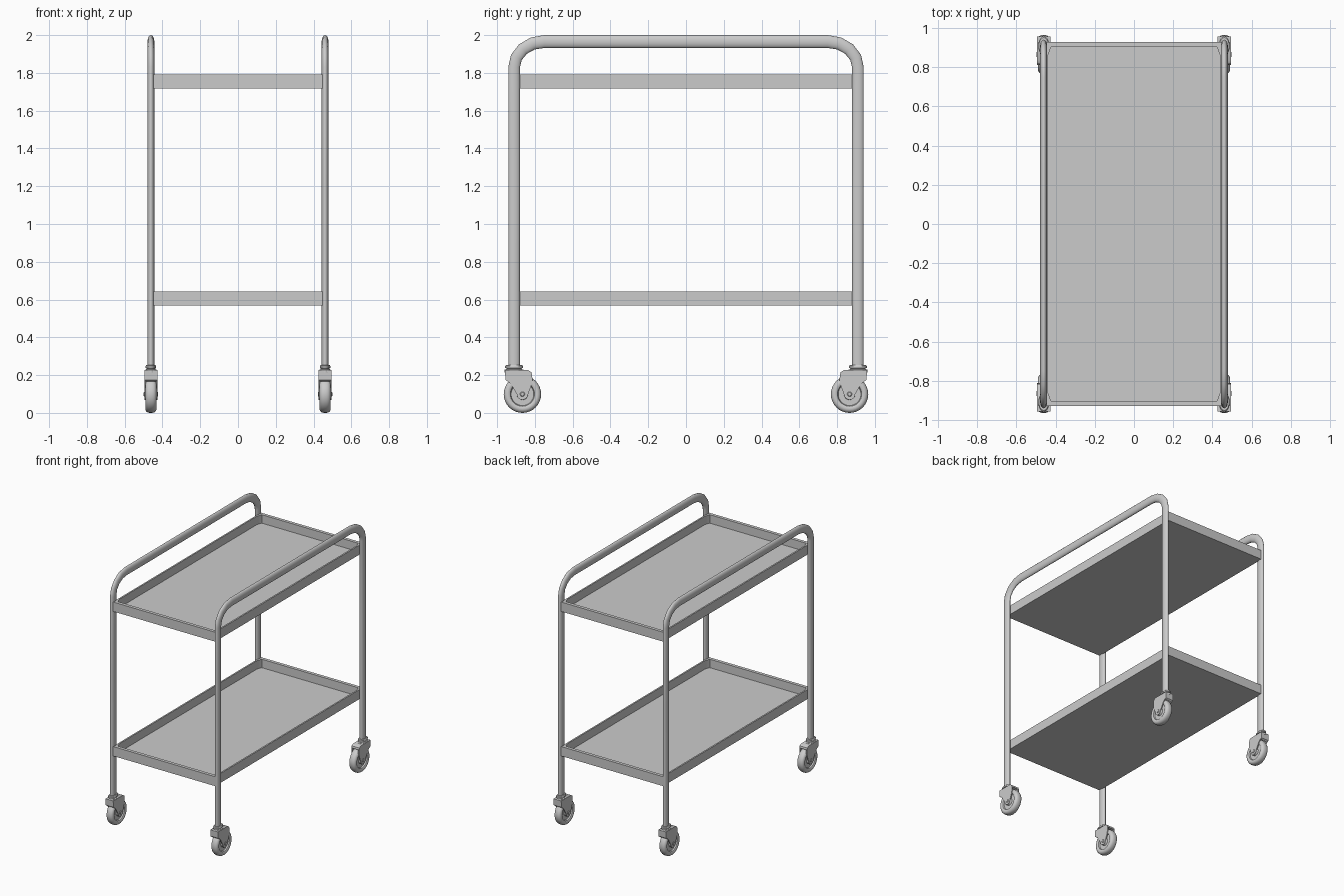
import bpy, bmesh
from math import sin, cos, pi
from mathutils import Vector

if "Cube" in bpy.data.objects:
    bpy.data.objects.remove(bpy.data.objects["Cube"])

POST_X, POST_Y = 0.461, 0.91
AXLE_Y, AXLE_Z = 0.866, 0.099


def loft(name, rings, mirror=(True, True), angle=35):
    """Skin a list of equal-length point rings, cap both ends, mirror about the origin."""
    bm = bmesh.new()
    loops = [[bm.verts.new(p) for p in ring] for ring in rings]
    n = len(loops[0])
    for a, b in zip(loops, loops[1:]):
        for i in range(n):
            j = (i + 1) % n
            bm.faces.new((a[i], a[j], b[j], b[i]))
    bm.faces.new(loops[0][::-1])
    bm.faces.new(loops[-1])
    bmesh.ops.recalc_face_normals(bm, faces=bm.faces)
    mesh = bpy.data.meshes.new(name)
    bm.to_mesh(mesh)
    bm.free()
    ob = bpy.data.objects.new(name, mesh)
    bpy.context.collection.objects.link(ob)
    bpy.ops.object.select_all(action='DESELECT')
    ob.select_set(True)
    bpy.context.view_layer.objects.active = ob
    bpy.ops.object.shade_smooth_by_angle(angle=angle * pi / 180)
    if any(mirror):
        mod = ob.modifiers.new("mirror", 'MIRROR')
        mod.use_axis = (mirror[0], mirror[1], False)
        mod.use_mirror_merge = False
    return ob


def circle(n):
    return [(cos(2 * pi * i / n), sin(2 * pi * i / n)) for i in range(n)]


def lathe_x(name, profile, n=32):
    """Turn (radius, x offset) pairs about the wheel axle."""
    loft(name, [[(POST_X + x, AXLE_Y + r * c, AXLE_Z + r * s) for c, s in circle(n)]
                for r, x in profile])


def prism(name, outline, x0, x1):
    """Extrude a (y, z) outline across the caster width."""
    loft(name, [[(POST_X + x, y, z) for y, z in outline] for x in (x0, x1)])


# Bent oval tube: post, handle, post on each side
half = [(POST_Y, 0.22, 0.030), (POST_Y, 0.85, 0.030), (POST_Y, 1.20, 0.031), (POST_Y, 1.83, 0.031)]
for k in range(1, 5):
    a = k * pi / 8
    half.append((0.75 + 0.16 * cos(a), 1.83 + 0.136 * sin(a), 0.031 + 0.003 * k / 4))
path = half + [(-y, z, r) for y, z, r in reversed(half)]
rings = []
for i, (y, z, r) in enumerate(path):
    p, q = path[max(i - 1, 0)], path[min(i + 1, len(path) - 1)]
    t = Vector((q[0] - p[0], q[1] - p[1])).normalized()
    if min(i, len(path) - 1 - i) <= 3:
        t = Vector((0, 1 if i < len(path) / 2 else -1))
    rings.append([(POST_X + 0.018 * c, y + r * s * t.y, z - r * s * t.x) for c, s in circle(20)])
loft("side_tube", rings, (True, False), 60)


# Trays with raised rims and cut inner corners
def cut_rect(hx, hy, cx, cy, z):
    return [(hx, hy - cy, z), (hx - cx, hy, z), (cx - hx, hy, z), (-hx, hy - cy, z),
            (-hx, cy - hy, z), (cx - hx, -hy, z), (hx - cx, -hy, z), (hx, cy - hy, z)]


for name, z in (("upper_tray", 1.717), ("lower_tray", 0.568)):
    loft(name, [cut_rect(0.45, 0.93, 0.003, 0.003, z),
                cut_rect(0.45, 0.93, 0.003, 0.003, z + 0.075),
                cut_rect(0.438, 0.904, 0.014, 0.04, z + 0.075),
                cut_rect(0.438, 0.904, 0.014, 0.04, z + 0.008)], (False, False), 20)

# Swivel collars at the post feet
loft("caster_collar", [[(POST_X + 0.58 * r * c, POST_Y + r * s, z) for c, s in circle(24)]
                       for r, z in ((0.052, 0.215), (0.052, 0.228), (0.040, 0.232), (0.040, 0.236),
                                    (0.048, 0.238), (0.048, 0.248), (0.042, 0.253), (0.030, 0.253))])

# Caster housing over the wheel
prism("caster_housing", [(0.958, 0.226), (0.956, 0.175), (0.945, 0.166), (0.937, 0.178),
                         (0.905, 0.198), (0.866, 0.203), (0.815, 0.200), (0.818, 0.215),
                         (0.835, 0.226)], -0.034, 0.034)

# Fork cheeks tapering down to a round axle end
cheek = [(0.956, 0.205), (0.952, 0.178), (0.925, 0.150)]
cheek += [(AXLE_Y + 0.03 * cos(a * pi / 6), AXLE_Z + 0.03 * sin(a * pi / 6)) for a in range(0, -7, -1)]
cheek += [(0.822, 0.135), (0.813, 0.17), (0.815, 0.205)]
prism("outer_fork_cheek", cheek, 0.026, 0.034)
prism("inner_fork_cheek", cheek, -0.034, -0.026)

# Wheels with rounded tyre and recessed hub, plus axle bolt
side = [(0.012, 0.024), (0.026, 0.024), (0.030, 0.014), (0.060, 0.014), (0.064, 0.024),
        (0.072, 0.029), (0.083, 0.029), (0.092, 0.024), (0.097, 0.016), (0.099, 0.006)]
lathe_x("wheel", [(r, -x) for r, x in side] + side[::-1])
lathe_x("axle_bolt", [(0.009, -0.038), (0.013, -0.035), (0.013, 0.035), (0.009, 0.038)], 12)
